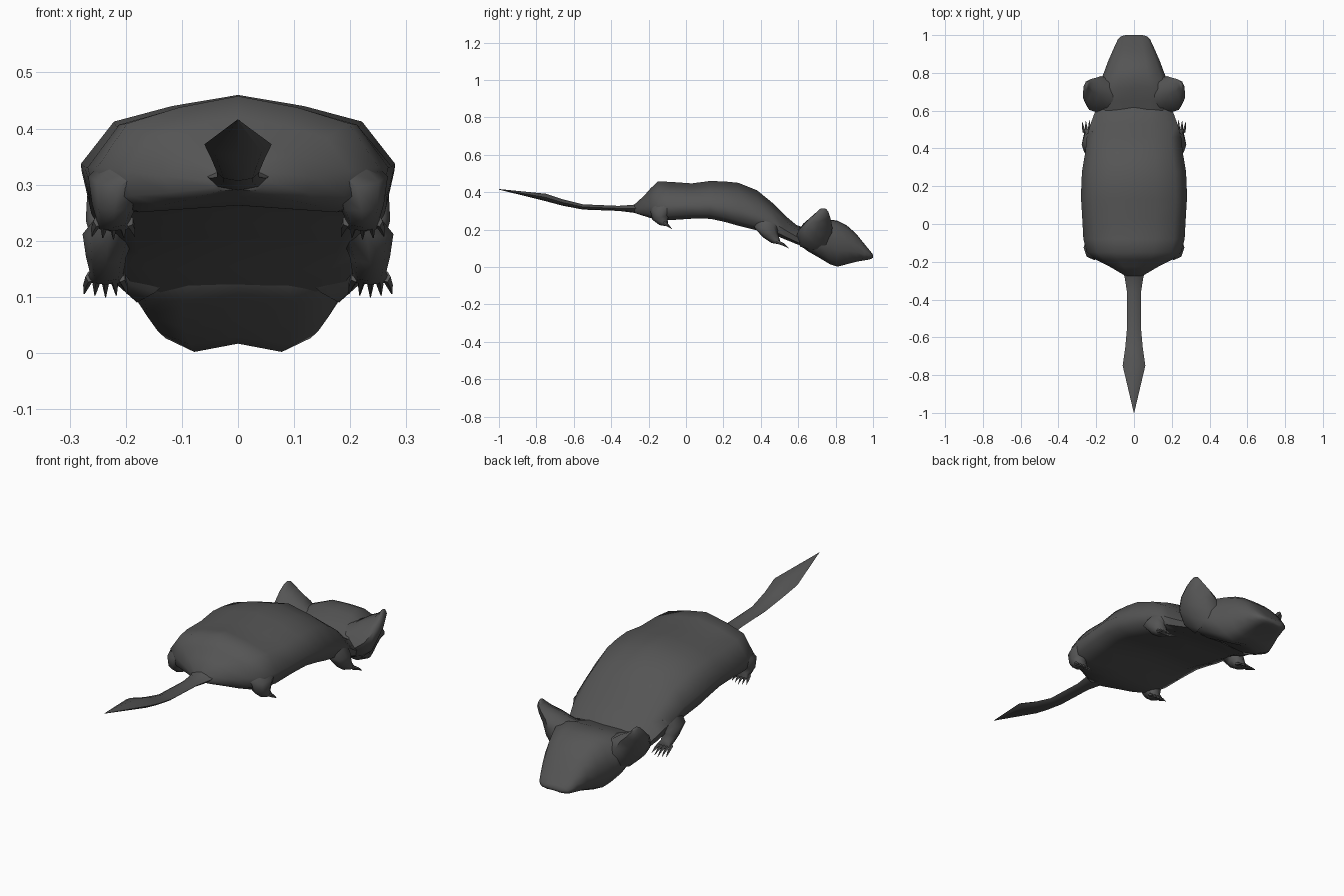
import bpy, bmesh, math
from mathutils import Vector

mat = bpy.data.materials.new("dark_fur")
mat.diffuse_color = (0.09, 0.09, 0.09, 1)


def loft(name, rings, angle=60):
    """Skin a list of equal-sized point rings and cap both ends."""
    bm = bmesh.new()
    vs = [[bm.verts.new(p) for p in r] for r in rings]
    n = len(vs[0])
    for a, b in zip(vs, vs[1:]):
        for i in range(n):
            j = (i + 1) % n
            bm.faces.new((a[i], a[j], b[j], b[i]))
    bm.faces.new(vs[0])
    bm.faces.new(vs[-1])
    bmesh.ops.remove_doubles(bm, verts=bm.verts, dist=0.0001)
    bmesh.ops.recalc_face_normals(bm, faces=bm.faces)
    me = bpy.data.meshes.new(name)
    bm.to_mesh(me)
    bm.free()
    me.materials.append(mat)
    ob = bpy.data.objects.new(name, me)
    bpy.context.collection.objects.link(ob)
    bpy.ops.object.select_all(action='DESELECT')
    ob.select_set(True)
    bpy.context.view_layer.objects.active = ob
    bpy.ops.object.shade_smooth_by_angle(angle=math.radians(angle))
    return ob


def section(y, w, top, bottom, shape):
    """Symmetric cross-section; shape holds (width, height) fractions."""
    half = [(w * a, y, bottom + (top - bottom) * b) for a, b in shape]
    return half + [(-x, yy, z) for x, yy, z in reversed(half[1:-1])]


def limb(name, path, sx, n=8):
    """Elliptical tube; each entry is centre, axis u, axis v."""
    rings = []
    for c, u, v in path:
        ring = []
        for i in range(n):
            t = 2 * math.pi * i / n
            p = Vector(c) + Vector(u) * math.cos(t) + Vector(v) * math.sin(t)
            ring.append((p.x * sx, p.y, p.z))
        rings.append(ring)
    return loft(name, rings)


# Body: ridged back, flat belly, sloping down to the neck
BODY = [(0, 1), (.42, .9), (.79, .76), (1, .38), (.95, .1), (.7, -.02), (0, .04)]
rows = [(-.275, .045, .335, .29), (-.225, .13, .38, .275), (-.19, .2, .42, .265),
        (-.15, .25, .458, .255), (-.08, .268, .455, .255), (.03, .274, .447, .262),
        (.13, .28, .46, .262), (.21, .279, .457, .245), (.28, .275, .45, .225),
        (.38, .258, .41, .2), (.46, .25, .345, .18), (.53, .23, .275, .15),
        (.59, .208, .225, .125), (.66, .19, .2, .1)]
loft("body", [section(*r, BODY) for r in rows])

# Head: flat forehead, broad cheeks, blunt rounded snout
HEAD = [(0, 1), (.45, .99), (.85, .88), (1, .6), (1, .35), (.83, .1), (.5, 0), (0, .06)]
rows = [(.585, .17, .205, .135), (.65, .2, .225, .085), (.72, .195, .25, .045),
        (.77, .172, .253, .015), (.81, .156, .248, .002), (.86, .138, .222, .015),
        (.91, .116, .178, .028), (.955, .096, .122, .036), (.98, .084, .092, .04),
        (.993, .07, .075, .045), (1.0, .045, .066, .05)]
loft("head", [section(*r, HEAD) for r in rows])

# Tail: thin stem widening to a leaf-shaped tip
TAIL = [(0, 1), (.6, .8), (1, .5), (.7, .15), (0, 0)]
rows = [(-.22, .07, .36, .289), (-.28, .05, .333, .29), (-.36, .037, .327, .3),
        (-.55, .037, .335, .307), (-.66, .047, .362, .328), (-.75, .06, .392, .352),
        (-1.0, .001, .417, .414)]
loft("tail", [section(*r, TAIL) for r in rows])

for side, sx in (("left", -1), ("right", 1)):
    # Ears: broad webs rising from the cheeks to a blunt tip
    limb(side + "_ear", [
        ((.12, .68, .15), (.02, .095, .0), (.06, 0, -.06)),
        ((.18, .685, .185), (-.005, .098, .025), (.045, 0, -.055)),
        ((.218, .69, .225), (-.02, .085, .025), (.032, .004, -.035)),
        ((.243, .708, .26), (-.018, .06, .016), (.022, .006, -.018)),
        ((.252, .725, .29), (-.01, .036, .006), (.014, .006, -.008)),
        ((.251, .73, .308), (-.004, .02, .002), (.008, .002, -.002)),
        ((.25, .732, .314), (0, .008, 0), (.004, 0, 0))], sx)
    # Hind leg: thigh blending out of the rump into a small foot
    limb(side + "_hind_leg", [
        ((.17, -.1, .33), (.05, 0, .03), (0, .085, 0)),
        ((.212, -.12, .305), (.055, -.005, .01), (0, .07, .01)),
        ((.22, -.135, .265), (.04, 0, 0), (0, .045, .012)),
        ((.222, -.12, .238), (.03, 0, 0), (0, .022, .014)),
        ((.222, -.1, .227), (.034, 0, 0), (0, .004, .009))], sx)
    # Front leg: short upper arm with a splayed paw
    limb(side + "_front_leg", [
        ((.19, .43, .24), (.045, 0, .025), (0, .085, -.015)),
        ((.23, .43, .212), (.047, -.01, 0), (0, .062, .005)),
        ((.235, .45, .172), (.036, 0, 0), (0, .04, .012)),
        ((.234, .478, .143), (.03, 0, 0), (0, .02, .015)),
        ((.236, .5, .131), (.035, 0, 0), (0, .004, .009))], sx)
    # Toes and claws
    for part, x0, y0, z0, dy, dz in (("hind", .222, -.12, .235, .045, -.032),
                                     ("front", .236, .485, .136, .065, -.036)):
        for i in range(5):
            k = i - 2
            x, reach = x0 + .014 * k, 1 - .08 * abs(k)
            limb(f"{side}_{part}_claw_{i + 1}", [
                ((x, y0, z0), (.008, 0, 0), (0, .003, .01)),
                ((x + .003 * k, y0 + dy * .55 * reach, z0 + dz * .4),
                 (.006, 0, 0), (0, .003, .006)),
                ((x + .005 * k, y0 + dy * reach, z0 + dz * reach),
                 (.001, 0, 0), (0, 0, .001))], sx, 5)
